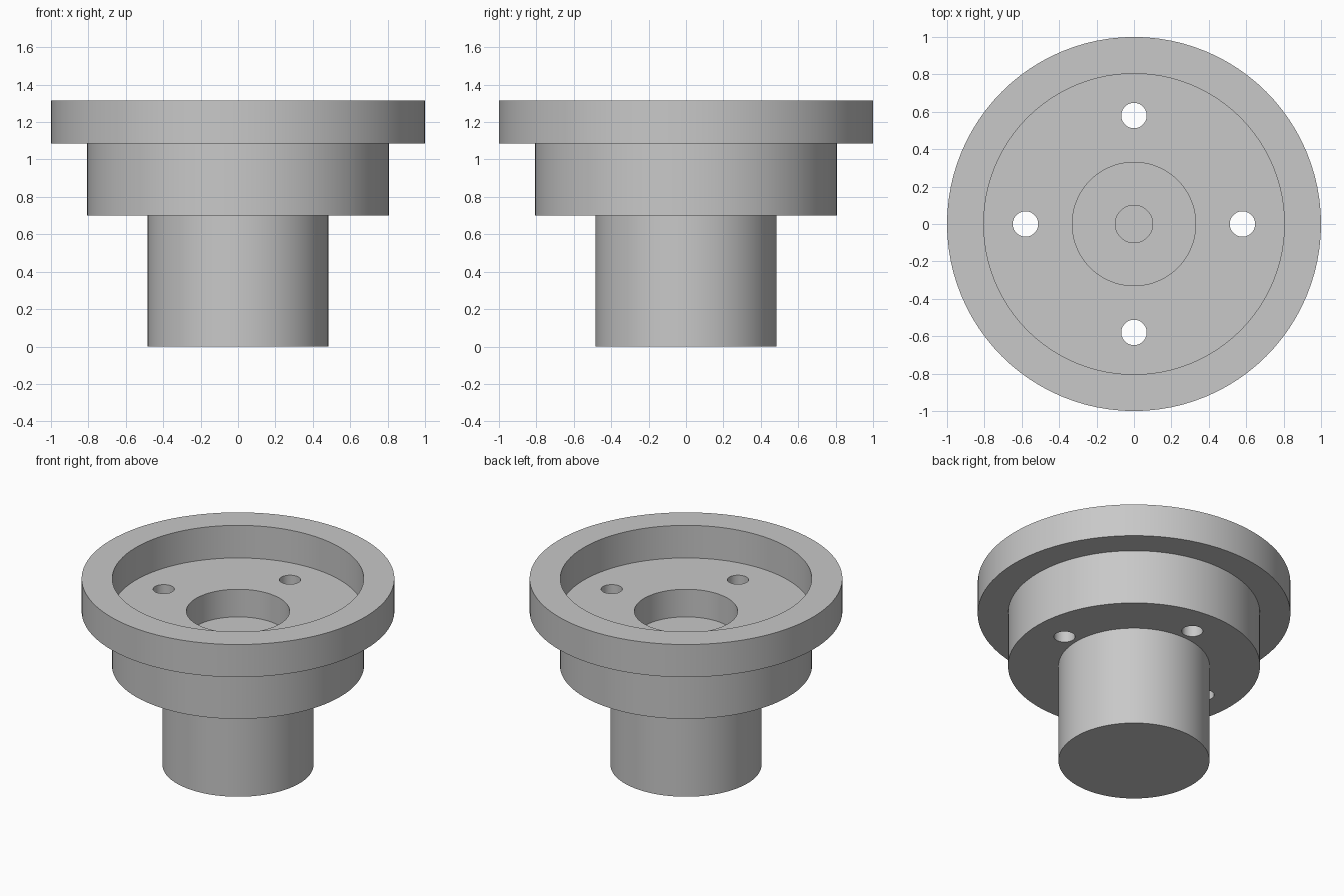
import bpy, bmesh, math
from mathutils import Vector

cube = bpy.data.objects.get("Cube")
if cube:
    bpy.data.objects.remove(cube, do_unlink=True)

SEGMENTS = 96

# Single machined-metal colour
grey = bpy.data.materials.new("plain_grey")
grey.use_nodes = True
colour = (0.58, 0.58, 0.58, 1)
grey.diffuse_color = colour
grey.node_tree.nodes["Principled BSDF"].inputs["Base Color"].default_value = colour


def lathe(name, profile, closed=False, segments=SEGMENTS, centre=(0, 0)):
    """Turn a (radius, height) profile around the z axis."""
    bm = bmesh.new()
    verts = [bm.verts.new((r, 0, z)) for r, z in profile]
    edges = [bm.edges.new(pair) for pair in zip(verts, verts[1:])]
    if closed:
        edges.append(bm.edges.new((verts[-1], verts[0])))
    bmesh.ops.spin(bm, geom=verts + edges, cent=(0, 0, 0), axis=(0, 0, 1),
                   angle=math.tau, steps=segments, use_duplicate=False)
    bmesh.ops.remove_doubles(bm, verts=bm.verts, dist=0.0001)
    bmesh.ops.recalc_face_normals(bm, faces=bm.faces)
    mesh = bpy.data.meshes.new(name)
    bm.to_mesh(mesh)
    bm.free()
    mesh.materials.append(grey)
    obj = bpy.data.objects.new(name, mesh)
    obj.location = Vector((*centre, 0))
    bpy.context.collection.objects.link(obj)
    return obj


def activate(obj):
    bpy.ops.object.select_all(action='DESELECT')
    obj.select_set(True)
    bpy.context.view_layer.objects.active = obj


# Stem and hub in one turning, with a stepped blind bore from above
hub = lathe("hub_and_stem", [
    (0, 0), (0.483, 0), (0.483, 0.70), (0.806, 0.70), (0.806, 1.085),
    (0.33, 1.085), (0.33, 0.89), (0.1, 0.89), (0.1, 0.70), (0, 0.70)])

# Wide rim around the shallow recess
rim = lathe("rim", [(0.804, 1.085), (1, 1.085), (1, 1.315), (0.804, 1.315)],
            closed=True)

# Four bolt holes through the hub
for i in range(4):
    a = i * math.pi / 2
    cutter = lathe("bolt_hole_cutter",
                   [(0, 0.6), (0.068, 0.6), (0.068, 1.2), (0, 1.2)],
                   segments=40, centre=(0.58 * math.cos(a), 0.58 * math.sin(a)))
    cutter.hide_render = True
    activate(hub)
    mod = hub.modifiers.new("bolt_hole", 'BOOLEAN')
    mod.operation = 'DIFFERENCE'
    mod.solver = 'EXACT'
    mod.object = cutter
    bpy.ops.object.modifier_apply(modifier=mod.name)
    bpy.data.objects.remove(cutter, do_unlink=True)

# Smooth round walls, crisp rims
for part in (hub, rim):
    activate(part)
    bpy.ops.object.shade_smooth_by_angle(angle=math.radians(30))
